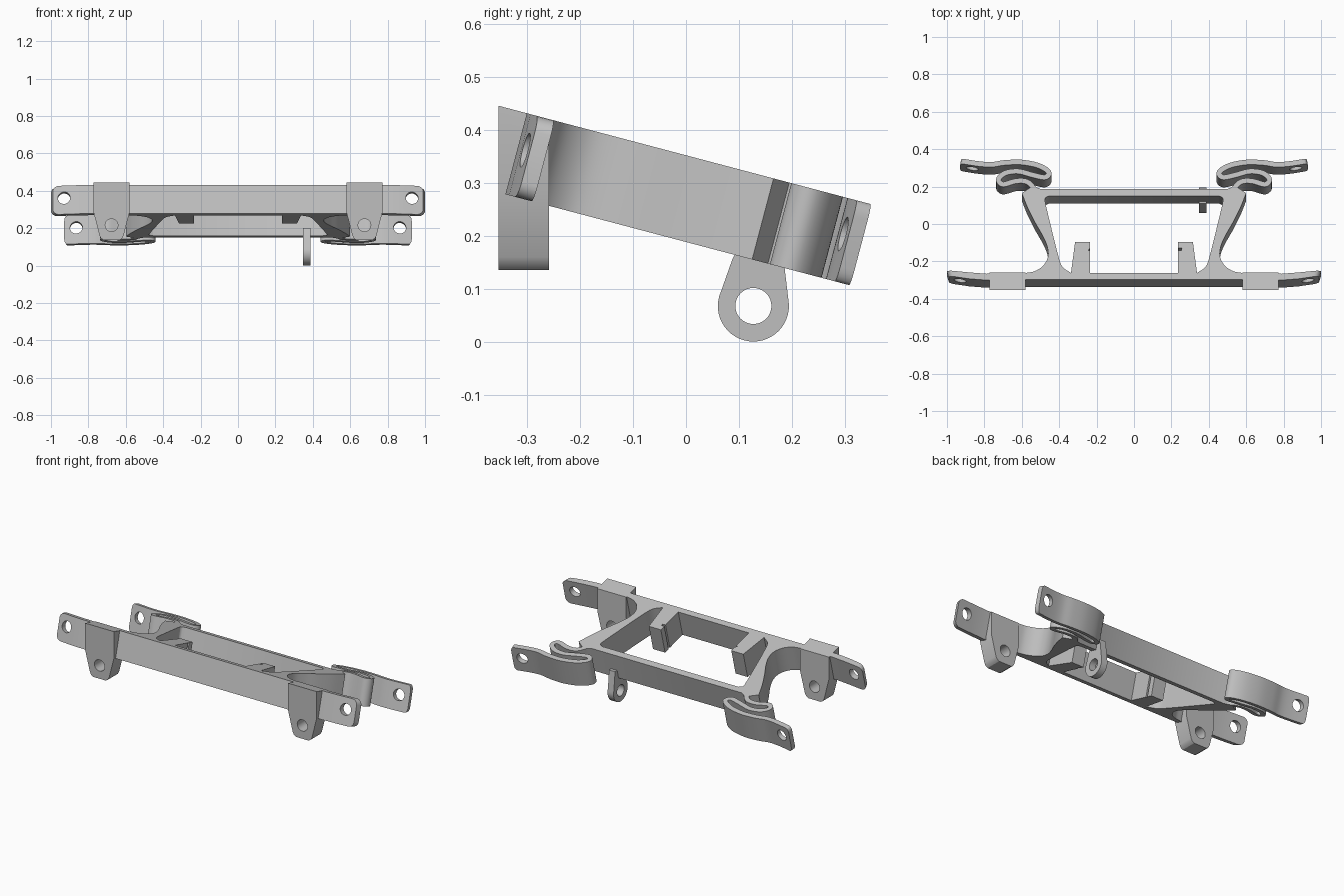
import bpy, bmesh, math
from mathutils import Vector, Matrix

cube = bpy.data.objects.get("Cube")
if cube:
    bpy.data.objects.remove(cube, do_unlink=True)

TILT = math.radians(14.8)
SLOPE = math.tan(TILT)
DEPTH = 0.158
DOWN = Vector((0, -math.sin(TILT), -math.cos(TILT)))

grey = bpy.data.materials.new("light grey")
grey.use_nodes = True
grey.diffuse_color = (0.52, 0.52, 0.52, 1)
grey.node_tree.nodes["Principled BSDF"].inputs["Base Color"].default_value = (0.52, 0.52, 0.52, 1)


def top_z(y):
    return 0.352 - SLOPE * y


def make(name, bm):
    bmesh.ops.recalc_face_normals(bm, faces=bm.faces[:])
    mesh = bpy.data.meshes.new(name)
    bm.to_mesh(mesh)
    bm.free()
    obj = bpy.data.objects.new(name, mesh)
    bpy.context.collection.objects.link(obj)
    mesh.materials.append(grey)
    return obj


def prism(points, offset):
    """Solid from a closed outline of 3D points swept by an offset."""
    bm = bmesh.new()
    face = bm.faces.new([bm.verts.new(p) for p in points])
    swept = bmesh.ops.extrude_face_region(bm, geom=[face], use_keep_orig=True)
    bmesh.ops.translate(bm, vec=offset, verts=[v for v in swept["geom"] if isinstance(v, bmesh.types.BMVert)])
    return bm


def tilted(points):
    return prism([Vector((x, y, top_z(y))) for x, y in points], DOWN * DEPTH)


def spline(points, steps=6):
    """Smooth path through the points."""
    p = [Vector(q) for q in points]
    p = [2 * p[0] - p[1]] + p + [2 * p[-1] - p[-2]]
    out = []
    for a, b, c, d in zip(p, p[1:], p[2:], p[3:]):
        for i in range(steps):
            t = i / steps
            out.append(0.5 * (2 * b + (c - a) * t + (2 * a - 5 * b + 4 * c - d) * t * t
                              + (3 * b - a - 3 * c + d) * t ** 3))
    return out + [p[-2]]


def ribbon(points, width):
    """Outline of a band of even width along a smooth path."""
    path = spline(points)
    left, right = [], []
    for i, p in enumerate(path):
        t = (path[min(i + 1, len(path) - 1)] - path[max(i - 1, 0)]).normalized()
        side = Vector((-t.y, t.x)) * width / 2
        left.append(p + side)
        right.append(p - side)
    return left + right[::-1]


def round_tip(bm, tip_x):
    """Round the upper and lower corners at the free end of an arm."""
    edges = [e for e in bm.edges if all(v.co.x > tip_x for v in e.verts)
             and abs((e.verts[1].co - e.verts[0].co).normalized().dot(DOWN)) < 0.5]
    bmesh.ops.bevel(bm, geom=edges, offset=0.03, segments=5, profile=0.5, affect='EDGES')


def drill(obj, centre, radius, tilt=0.0):
    """Cut a round hole running front to back."""
    bm = bmesh.new()
    bmesh.ops.create_cone(bm, cap_ends=True, segments=32, radius1=radius, radius2=radius, depth=0.2,
                          matrix=Matrix.Translation(centre) @ Matrix.Rotation(math.pi / 2 - tilt, 4, 'X'))
    cutter = make(obj.name + "_hole_cutter", bm)
    cutter.hide_render = True
    mod = obj.modifiers.new("hole", 'BOOLEAN')
    mod.operation, mod.solver, mod.object = 'DIFFERENCE', 'EXACT', cutter
    finish(obj)
    bpy.data.objects.remove(cutter, do_unlink=True)


def finish(obj):
    """Apply the modifiers and smooth the curved walls."""
    bpy.ops.object.select_all(action='DESELECT')
    obj.select_set(True)
    bpy.context.view_layer.objects.active = obj
    for mod in list(obj.modifiers):
        bpy.ops.object.modifier_apply(modifier=mod.name)
    bpy.ops.object.shade_smooth_by_angle(angle=math.radians(30))


def mirrored(obj, name):
    """Make the matching part on the other side."""
    bm = bmesh.new()
    bm.from_mesh(obj.data)
    bmesh.ops.scale(bm, vec=(-1, 1, 1), verts=bm.verts)
    finish(make(name, bm))


# Main frame: front and rear bars, curved legs and slotted tabs
outer_leg = spline([(0.58, -0.262), (0.53, -0.252), (0.485, -0.222), (0.46, -0.175), (0.464, -0.12),
                    (0.49, -0.06), (0.53, 0.01), (0.57, 0.09), (0.6, 0.165)])
inner_leg = spline([(0.455, 0.15), (0.474, 0.138), (0.473, 0.11), (0.44, -0.03), (0.41, -0.15),
                    (0.385, -0.225), (0.337, -0.262)])
keyhole = [(0.272 + 0.018 * math.cos(a), -0.135 + 0.018 * math.sin(a))
           for a in [math.radians(20 + 32 * i) for i in range(11)]]
outline = [(0, -0.297), (0.68, -0.297), (0.68, -0.262)] + outer_leg
outline += [(0.54, 0.205), (0.5, 0.187), (0, 0.187), (0, 0.15)] + inner_leg
outline += [(0.315, -0.096), (0.235, -0.096), (0.235, -0.129)]
outline += keyhole[:1] + keyhole[1:] + [(0.235, -0.141), (0.235, -0.262), (0, -0.262)]
bm = tilted(outline)
seam = [f for f in bm.faces if all(abs(v.co.x) < 0.0001 for v in f.verts)]
bmesh.ops.delete(bm, geom=seam, context='FACES')
frame = make("main_frame", bm)
frame.modifiers.new("mirror", 'MIRROR')
finish(frame)

# Front arms
bm = tilted([(0.66, -0.297), (0.79, -0.3), (0.88, -0.293), (0.99, -0.277),
             (1.0, -0.247), (0.88, -0.259), (0.79, -0.266), (0.66, -0.262)])
round_tip(bm, 0.95)
arm = make("front_arm_left", bm)
drill(arm, Vector((0.93, -0.27, top_z(-0.27))) + DOWN * 0.068, 0.033, TILT)
mirrored(arm, "front_arm_right")

# Rear arms with S-shaped springs
bm = tilted(ribbon([(0.927, 0.337), (0.83, 0.322), (0.76, 0.318), (0.69, 0.328), (0.6, 0.33), (0.51, 0.312),
                    (0.456, 0.278), (0.475, 0.25), (0.54, 0.262), (0.62, 0.282), (0.69, 0.272),
                    (0.724, 0.238), (0.7, 0.212), (0.63, 0.23), (0.57, 0.225), (0.525, 0.18)], 0.027))
round_tip(bm, 0.915)
spring = make("rear_spring_arm_left", bm)
drill(spring, Vector((0.865, 0.327, top_z(0.327))) + DOWN * 0.068, 0.033, TILT)
mirrored(spring, "rear_spring_arm_right")

# Front mounting blocks
half = [(0.096, 0.5), (0.096, 0.285), (0.064, 0.16), (0.056, 0.145), (0.042, 0.136)]
profile = half + [(-x, z) for x, z in reversed(half)]
bm = prism([Vector((0.676 + x, -0.353, z)) for x, z in profile], Vector((0, 0.095, 0)))
for v in bm.verts:
    if v.co.z > 0.4:
        v.co.z = top_z(v.co.y)
mount = make("mounting_block_left", bm)
drill(mount, Vector((0.676, -0.3, 0.216)), 0.034)
mirrored(mount, "mounting_block_right")

# Ring lug under the rear bar
def circle(radius, first, last, n):
    return [Vector((0.347, 0.127 + radius * math.cos(a), 0.068 + radius * math.sin(a)))
            for a in [math.radians(first + (last - first) * i / n) for i in range(n + 1)]]

lug_outline = circle(0.067, 155, 370, 28) + [Vector((0.347, 0.187, 0.13)), Vector((0.347, 0.18, 0.2)),
                                             Vector((0.347, 0.11, 0.2)), Vector((0.347, 0.087, 0.155))]
lug = make("ring_lug", prism(lug_outline, Vector((0.04, 0, 0))))
bm = bmesh.new()
bmesh.ops.create_cone(bm, cap_ends=True, segments=32, radius1=0.034, radius2=0.034, depth=0.2,
                      matrix=Matrix.Translation((0.367, 0.127, 0.068)) @ Matrix.Rotation(math.pi / 2, 4, 'Y'))
cutter = make("lug_hole_cutter", bm)
cutter.hide_render = True
mod = lug.modifiers.new("hole", 'BOOLEAN')
mod.operation, mod.solver, mod.object = 'DIFFERENCE', 'EXACT', cutter
finish(lug)
bpy.data.objects.remove(cutter, do_unlink=True)
